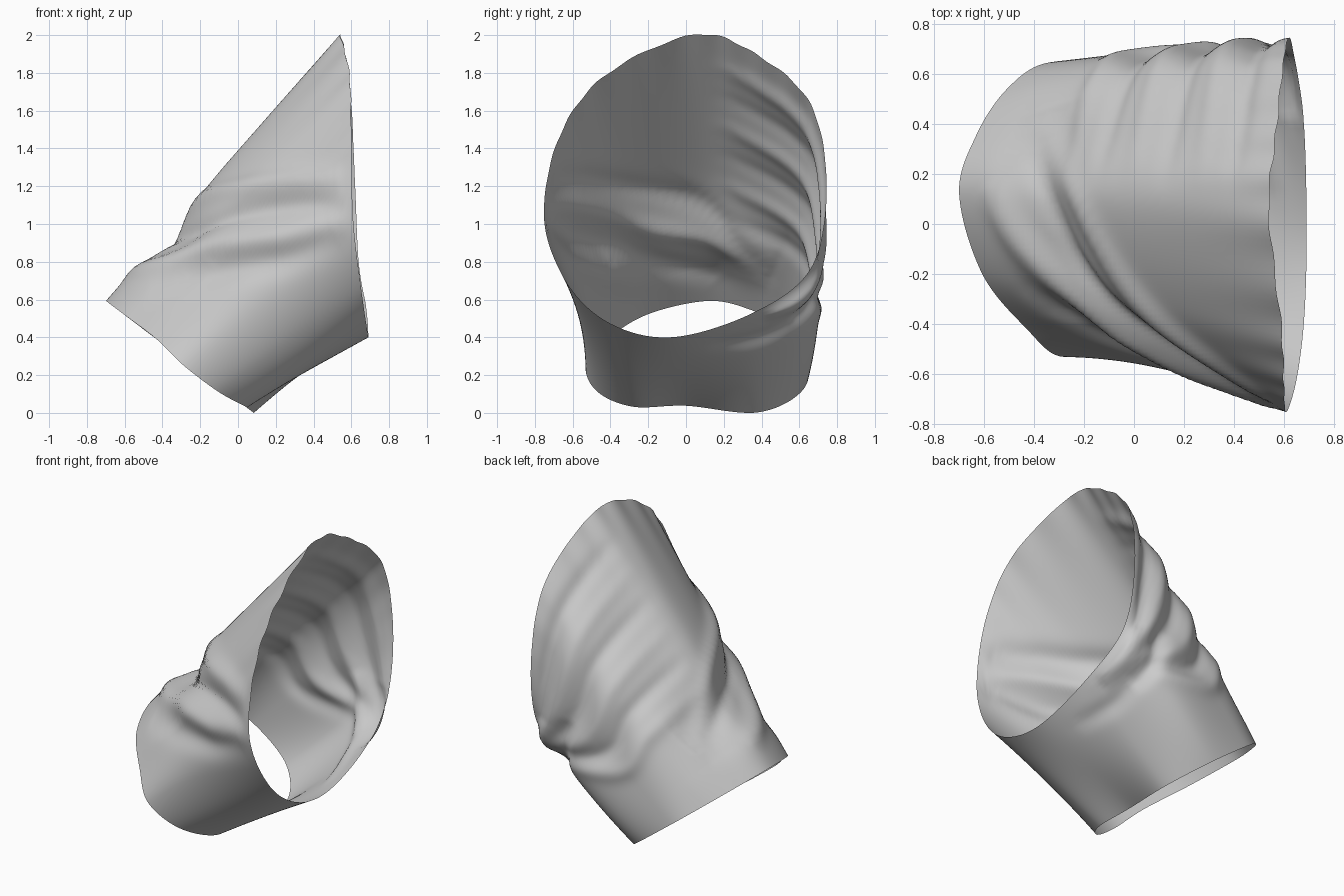
import bpy, bmesh, math
from mathutils import Vector, kdtree

if "Cube" in bpy.data.objects:
    bpy.data.objects.remove(bpy.data.objects["Cube"])

# Cuff opening as (y, z); it lies in a sloping plane so x follows z
CUFF = [(0, .035), (-.28, .03), (-.47, .11), (-.53, .25), (-.42, .385), (-.2, .52),
        (.12, .59), (.35, .54), (.54, .445), (.645, .32), (.62, .12), (.38, 0)]
# Shoulder opening as (x, y, z), same order: bottom, front, top, back
SHOULDER = [(.69, -.05, .40), (.68, -.38, .46), (.65, -.62, .67), (.61, -.75, 1.02),
            (.60, -.67, 1.46), (.59, -.42, 1.79), (.54, .05, 2.0), (.57, .38, 1.89),
            (.60, .66, 1.63), (.62, .745, 1.2), (.64, .67, .78), (.68, .38, .54)]
# Mid-length offsets of the sleeve body (y, z), by key index
BULGE = {2: (.03, 0), 3: (.05, 0), 4: (.03, -.02), 8: (.02, 0), 10: (.03, -.02)}
# Cloth folds: path of (key index around, fraction along), height, width
FOLDS = [
    ([(4.3, .3), (6.2, .26), (7.5, .22)], -.06, .2),
    ([(3, 1), (3.7, .6), (5.2, .21), (6.2, .08)], .045, .08),
    ([(3.2, .95), (4.1, .64), (5.3, .33), (6.8, .2)], -.03, .055),
    ([(3.5, .97), (4.2, .74), (5.2, .49), (7.3, .18)], .035, .07),
    ([(3, .9), (3.35, .6), (4.2, .3), (5, .1)], -.025, .08),
    ([(9.8, .93), (10.3, .9), (10.9, .93)], .045, .07),
    ([(10.3, .75), (10.9, .72), (11.6, .8)], -.02, .06),
    ([(9.3, .72), (10, .72), (10.5, .74)], -.04, .06),
]
# Fan of alternating grooves and ridges out of the back armpit
for n in range(6):
    e = .88 - .11 * n
    FOLDS.append(([(10.2, .72 + .24 * e), (9.2, e + .03), (8, e), (6.4, e)],
                  .02 if n % 2 else -.03, .058))
NU, NT = 192, 90


def spline(pts, s, closed):
    """Catmull-Rom point at parameter s (in key units)."""
    n = len(pts)
    i = math.floor(s)
    if not closed:
        i = min(i, n - 2)
    f = s - i
    pick = lambda k: pts[k % n] if closed else pts[max(0, min(n - 1, k))]
    a, b, c, d = (pick(i + k) for k in (-1, 0, 1, 2))
    return (b * 2 + (c - a) * f + (a * 2 - b * 5 + c * 4 - d) * f * f
            + (b * 3 - a - c * 3 + d) * f ** 3) * .5


# The front half of the cuff hem hangs a little further out
cuff = [Vector((.08 - 1.32 * z - (.04 if i in (2, 3) else 0), y, z))
        for i, (y, z) in enumerate(CUFF)]
shoulder = [Vector(p) for p in SHOULDER]
bulge = [Vector((0, *BULGE.get(i, (0, 0)))) for i in range(12)]


def surface(u, t):
    return (spline(cuff, u, True).lerp(spline(shoulder, u, True), t)
            + spline(bulge, u, True) * (4 * t * (1 - t)))


# Sleeve: open tube lofted between the two openings
bm = bmesh.new()
grid = [[bm.verts.new(surface(12 * i / NU, j / NT)) for j in range(NT + 1)] for i in range(NU)]
for i in range(NU):
    a, b = grid[i], grid[(i + 1) % NU]
    for j in range(NT):
        bm.faces.new((a[j], a[j + 1], b[j + 1], b[j]))
bm.normal_update()

# Folds: push the cloth in or out near each path, fading at its ends
push = {v: 0.0 for v in bm.verts}
SAMPLES = 60
for path, height, width in FOLDS:
    keys = [Vector((u, t, 0)) for u, t in path]
    tree = kdtree.KDTree(SAMPLES + 1)
    for k in range(SAMPLES + 1):
        p = spline(keys, k / SAMPLES * (len(keys) - 1), False)
        tree.insert(surface(p.x, p.y), k)
    tree.balance()
    for v in bm.verts:
        co, k, d = tree.find(v.co)
        if d < 3 * width:
            fade = .1 + .9 * math.sin(math.pi * k / SAMPLES)
            push[v] += height * fade * math.exp(-(d / width) ** 2)

# Keep both hems tidy, with a slight ripple on the shoulder rim
for i, row in enumerate(grid):
    for j, v in enumerate(row):
        t = j / NT
        hem = min(1, t / .12) * min(1, .3 + (1 - t) / .1)
        a = 2 * math.pi * i / NU
        ripple = .006 * math.sin(23 * a) * max(0, -math.cos(a)) * t ** 8
        push[v] = push[v] * hem + ripple
for v, amount in push.items():
    v.co += v.normal * amount

low = min(v.co.z for v in bm.verts)
for v in bm.verts:
    v.co.z -= low
for f in bm.faces:
    f.smooth = True
mesh = bpy.data.meshes.new("sleeve")
bm.to_mesh(mesh)
bm.free()
sleeve = bpy.data.objects.new("sleeve", mesh)
bpy.context.collection.objects.link(sleeve)
